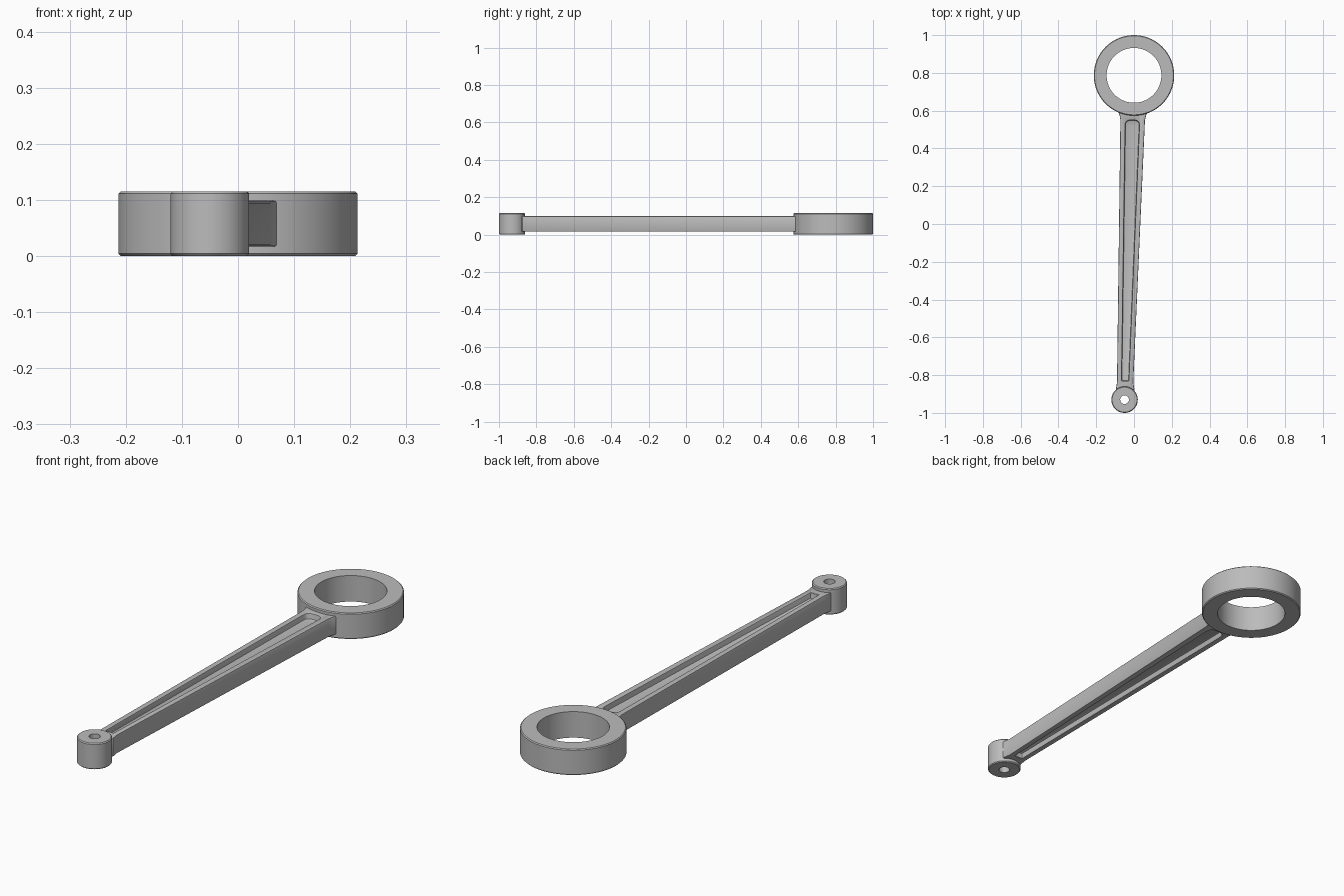
import bpy, bmesh, math
from mathutils import Vector

cube = bpy.data.objects.get("Cube")
if cube:
    bpy.data.objects.remove(cube, do_unlink=True)

metal = bpy.data.materials.new("grey_metal")
metal.use_nodes = True
grey = (0.5, 0.5, 0.5, 1)
metal.diffuse_color = grey
metal.node_tree.nodes["Principled BSDF"].inputs["Base Color"].default_value = grey

HEIGHT = 0.115
MID = HEIGHT / 2


def finish(bm, name):
    bmesh.ops.recalc_face_normals(bm, faces=bm.faces)
    mesh = bpy.data.meshes.new(name)
    bm.to_mesh(mesh)
    bm.free()
    mesh.materials.append(metal)
    obj = bpy.data.objects.new(name, mesh)
    bpy.context.collection.objects.link(obj)
    return obj


def select(obj):
    bpy.ops.object.select_all(action="DESELECT")
    obj.select_set(True)
    bpy.context.view_layer.objects.active = obj


def smooth(obj):
    select(obj)
    bpy.ops.object.shade_smooth_by_angle(angle=math.radians(30))


def ring(name, center, outer, inner, edge=0.004, steps=64):
    """Lathed eye with small chamfers on its outer rims."""
    profile = [(inner, 0), (outer - edge, 0), (outer, edge),
               (outer, HEIGHT - edge), (outer - edge, HEIGHT), (inner, HEIGHT)]
    bm = bmesh.new()
    verts = [bm.verts.new((center[0] + r, center[1], z)) for r, z in profile]
    edges = [bm.edges.new((verts[i - 1], v)) for i, v in enumerate(verts)]
    bmesh.ops.spin(bm, geom=verts + edges, cent=(*center, 0), axis=(0, 0, 1),
                   angle=math.tau, steps=steps)
    bmesh.ops.remove_doubles(bm, verts=bm.verts, dist=1e-5)
    smooth(finish(bm, name))


def prism(name, outline, bottom, top):
    bm = bmesh.new()
    face = bm.faces.new([bm.verts.new((x, y, bottom)) for x, y in outline])
    moved = bmesh.ops.extrude_face_region(bm, geom=[face])["geom"]
    bmesh.ops.translate(bm, vec=Vector((0, 0, top - bottom)),
                        verts=[v for v in moved if isinstance(v, bmesh.types.BMVert)])
    return finish(bm, name)


def apply_modifier(obj, kind, **settings):
    mod = obj.modifiers.new(kind.title(), kind)
    for key, value in settings.items():
        setattr(mod, key, value)
    select(obj)
    bpy.ops.object.modifier_apply(modifier=mod.name)


# Two eyes of the rod
ring("large_eye", (0, 0.787), 0.213, 0.145, steps=96)
ring("small_eye", (-0.05, -0.93), 0.07, 0.023)

# Tapered shank, flared where it meets each eye
shank = prism("shank", [
    (-0.09, -0.89), (-0.096, -0.875), (-0.09, -0.84), (-0.072, 0.55),
    (-0.076, 0.575), (-0.085, 0.6), (-0.04, 0.615), (0.04, 0.615),
    (0.075, 0.6), (0.064, 0.575), (0.058, 0.55), (-0.004, -0.84),
    (0.002, -0.875), (-0.01, -0.89)], MID - 0.041, MID + 0.041)

# Long channel with a rounded upper end, cut into both sides of the shank
arc = [(-0.009 + 0.037 * math.copysign(abs(math.cos(a)) ** 0.7, math.cos(a)),
        0.52 + 0.03 * math.sin(a) ** 0.7)
       for a in [math.pi * i / 12 for i in range(1, 12)]]
channel = [(-0.065, -0.83), (-0.028, -0.83), (0.028, 0.52)] + arc + [(-0.046, 0.52)]
for side in (-1, 1):
    near, far = sorted((MID + side * 0.016, MID + side * 0.06))
    cutter = prism("channel_cutter", channel, near, far)
    cutter.hide_render = True
    apply_modifier(shank, "BOOLEAN", operation="DIFFERENCE", object=cutter, solver="EXACT")
    bpy.data.objects.remove(cutter, do_unlink=True)

# Softened edges
apply_modifier(shank, "BEVEL", width=0.004, segments=2, limit_method="ANGLE",
               angle_limit=math.radians(50))
smooth(shank)
